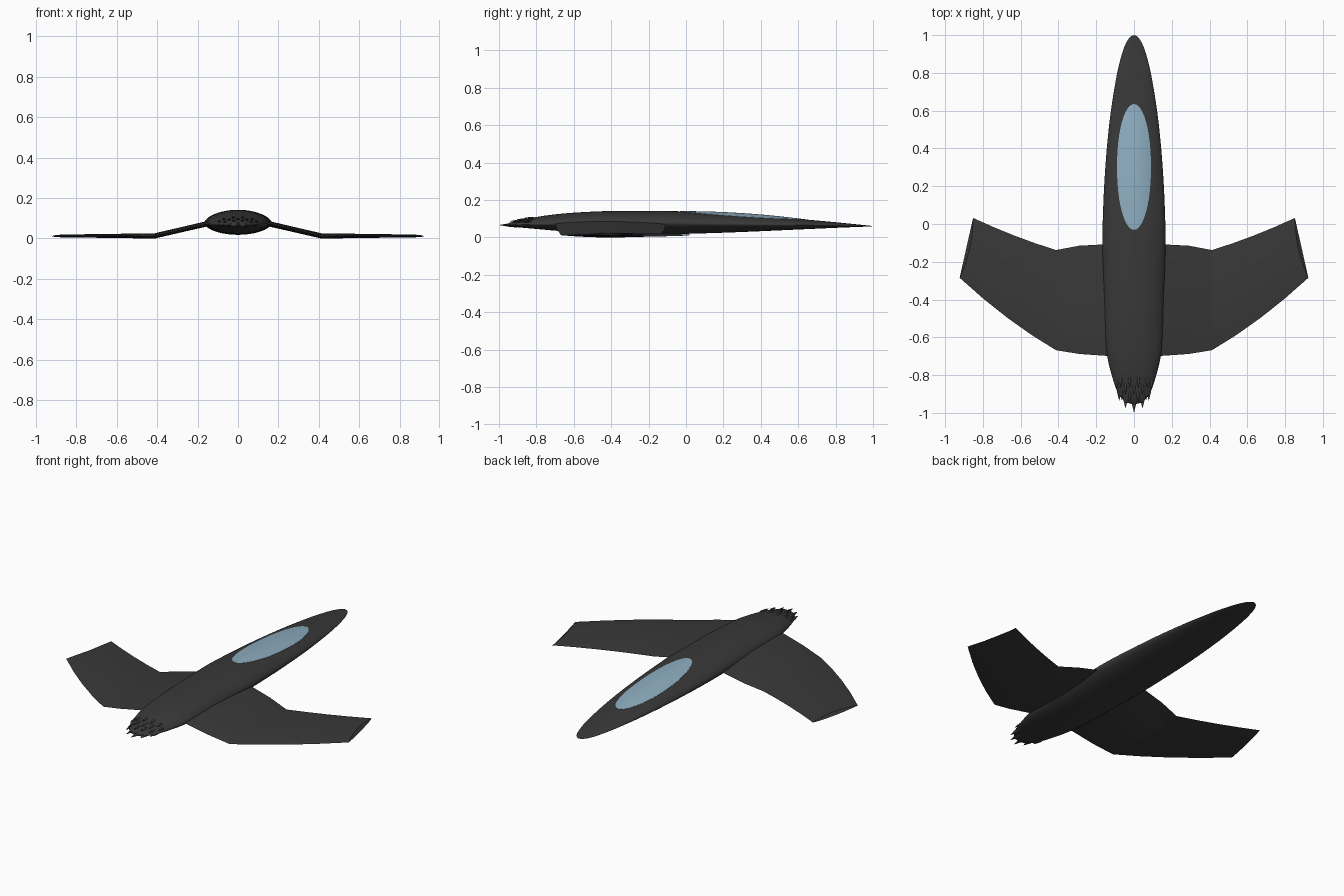
import bpy, bmesh, math

if "Cube" in bpy.data.objects:
    bpy.data.objects.remove(bpy.data.objects["Cube"])

def material(name, col):
    m = bpy.data.materials.new(name)
    m.diffuse_color = (*col, 1)
    m.use_nodes = True
    m.node_tree.nodes["Principled BSDF"].inputs["Base Color"].default_value = m.diffuse_color
    return m

DARK = material("dark_skin", (0.04, 0.04, 0.04))
GLASS = material("blue_glass", (0.27, 0.42, 0.53))

# fuselage stations: y, half width, chine z, top z, bottom z
ST = [(-.945, .045, .066, .078, .058), (-.9, .083, .068, .088, .054),
      (-.8, .118, .07, .109, .045), (-.7, .142, .072, .123, .036),
      (-.6, .152, .074, .132, .029), (-.4, .159, .076, .141, .021),
      (-.1, .167, .076, .141, .018), (0, .166, .075, .138, .019),
      (.2, .158, .072, .128, .025), (.4, .144, .069, .115, .033),
      (.6, .122, .066, .099, .042), (.8, .089, .063, .081, .051),
      (.9, .064, .061, .071, .055), (.95, .046, .06, .066, .057),
      (.98, .029, .06, .063, .0585), (.995, .014, .06, .061, .0595)]

def station(y):
    """Hermite interpolation of the fuselage table."""
    y = min(max(y, ST[0][0]), ST[-1][0])
    i = max(k for k in range(len(ST) - 1) if ST[k][0] <= y)
    def slope(k, c):
        a, b = ST[max(k - 1, 0)], ST[min(k + 1, len(ST) - 1)]
        return (b[c] - a[c]) / (b[0] - a[0])
    a, b = ST[i], ST[i + 1]
    h = b[0] - a[0]
    t = (y - a[0]) / h
    return [(2*t**3 - 3*t*t + 1) * a[c] + (t**3 - 2*t*t + t) * h * slope(i, c)
            + (3*t*t - 2*t**3) * b[c] + (t**3 - t*t) * h * slope(i + 1, c)
            for c in range(1, 5)]

def top_z(x, y):
    w, c, t, b = station(y)
    u = min(abs(x) / w, 1)
    return c + (t - c) * (1 - u * u) ** 0.57

def loft(name, rings, mat, start=None, end=None, angle=30, cap=False):
    """Skin closed rings, closing the ends with points or flat caps."""
    bm = bmesh.new()
    vr = [[bm.verts.new(p) for p in r] for r in rings]
    n = len(vr[0])
    for a, b in zip(vr, vr[1:]):
        for i in range(n):
            bm.faces.new((a[i], a[(i + 1) % n], b[(i + 1) % n], b[i]))
    for ring, tip in ((vr[0], start), (vr[-1], end)):
        if tip:
            v = bm.verts.new(tip)
            for i in range(n):
                bm.faces.new((ring[i], ring[(i + 1) % n], v))
        elif cap:
            bm.faces.new(ring)
    return finish(name, bm, mat, angle)

def finish(name, bm, mat, angle):
    bmesh.ops.recalc_face_normals(bm, faces=bm.faces)
    me = bpy.data.meshes.new(name)
    bm.to_mesh(me)
    bm.free()
    ob = bpy.data.objects.new(name, me)
    bpy.context.collection.objects.link(ob)
    me.materials.append(mat)
    bpy.ops.object.select_all(action='DESELECT')
    ob.select_set(True)
    bpy.context.view_layer.objects.active = ob
    bpy.ops.object.shade_smooth_by_angle(angle=math.radians(angle))
    return ob

# fuselage: flattened body with a long pointed nose
def section(y, n=48):
    w, c, t, b = station(y)
    pts = []
    for k in range(n):
        a = 2 * math.pi * k / n
        s = math.sin(a)
        h = (t - c) if s > 0 else (c - b)
        pts.append((w * math.cos(a), y, c + math.copysign(abs(s) ** 1.14, s) * h))
    return pts

ys = [-.945 + 1.845 * i / 50 for i in range(51)] + [.92, .94, .96, .975, .985, .995]
loft("fuselage", [section(y) for y in ys], DARK, (0, -.955, .066), (0, 1, .06), 40)

# canopy: thin glass blister following the upper skin
bm = bmesh.new()
def canopy_point(r, a):
    x = .09 * r * math.cos(a)
    y = .302 + .333 * r * math.copysign(abs(math.sin(a)) ** .95, math.sin(a))
    return bm.verts.new((x, y, top_z(x, y) + .001 + .007 * (1 - r * r)))
centre = canopy_point(0, 0)
N = 48
rings = [[canopy_point(r / 8, 2 * math.pi * k / N) for k in range(N)] for r in range(1, 9)]
rim = [bm.verts.new((v.co.x, v.co.y, v.co.z - .006)) for v in rings[-1]]
for k in range(N):
    j = (k + 1) % N
    bm.faces.new((centre, rings[0][k], rings[0][j]))
    for a, b in zip(rings, rings[1:] + [rim]):
        bm.faces.new((a[k], b[k], b[j], a[j]))
finish("canopy", bm, GLASS, 40)

# cranked gull wings: x, leading y, trailing y, mid z, thickness
WING = [(.06, -.10, -.705, .092, .026), (.16, -.108, -.697, .071, .025),
        (.29, -.115, -.688, .041, .024), (.413, -.138, -.668, .0125, .024)]
def airfoil(p0, p1, z, th, n=10, inset=0):
    pts = []
    for k in range(2 * n):
        s = k / n if k <= n else 2 - k / n
        side = 1 if k < n else -1
        t = th / 2 * (1 - (2 * s - 1) ** 2) + .001
        x = p0[0] + (p1[0] - p0[0]) * s
        if side > 0:
            x -= inset * (1 - (2 * s - 1) ** 2)
        pts.append((x, p0[1] + (p1[1] - p0[1]) * s, z + side * t))
    return pts

secs = [airfoil((x, l), (x, t), z, th) for x, l, t, z, th in WING]
for f in (.25, .5, .75, 1):
    bow = .022 * 4 * f * (1 - f)
    lead = (.413 + .439 * f, -.138 + .17 * f - bow * .4)
    trail = (.413 + .51 * f, -.668 + .383 * f - bow)
    secs.append(airfoil(lead, trail, .0125, .024 - .013 * f,
                        inset=.018 if f == 1 else 0))
wing = loft("wings", secs, DARK, angle=11, cap=True)
wing.modifiers.new("mirror", 'MIRROR')

# tail spikes: teardrop scales in staggered rows, pointing aft
def spike(i, x, y0, y1, z, r):
    rings = []
    for f, s in ((.12, .6), (.35, 1), (.6, .75), (.82, .35)):
        y = y0 + (y1 - y0) * f
        rings.append([(x + r * s * math.cos(k * math.pi / 4), y,
                       z + r * .75 * s * math.sin(k * math.pi / 4)) for k in range(8)])
    loft(f"tail_spike_{i}", rings, DARK, (x, y0, z), (x, y1, z), 45)

spikes = [(0, -.86, -1.0, .066, .017)]
for s in (-1, 1):
    spikes += [(s * .045, -.85, -.978, .066, .016), (s * .078, -.84, -.935, .067, .014)]
    spikes += [(s * x, y, y - .07, top_z(x, y - .035) + .002, .008)
               for x, y in ((.023, -.8), (.07, -.8), (.092, -.812),
                            (.045, -.835), (.022, -.875), (.065, -.862))]
spikes.append((0, -.84, -.91, top_z(0, -.875) + .002, .008))
for i, sp in enumerate(spikes):
    spike(i, *sp)
